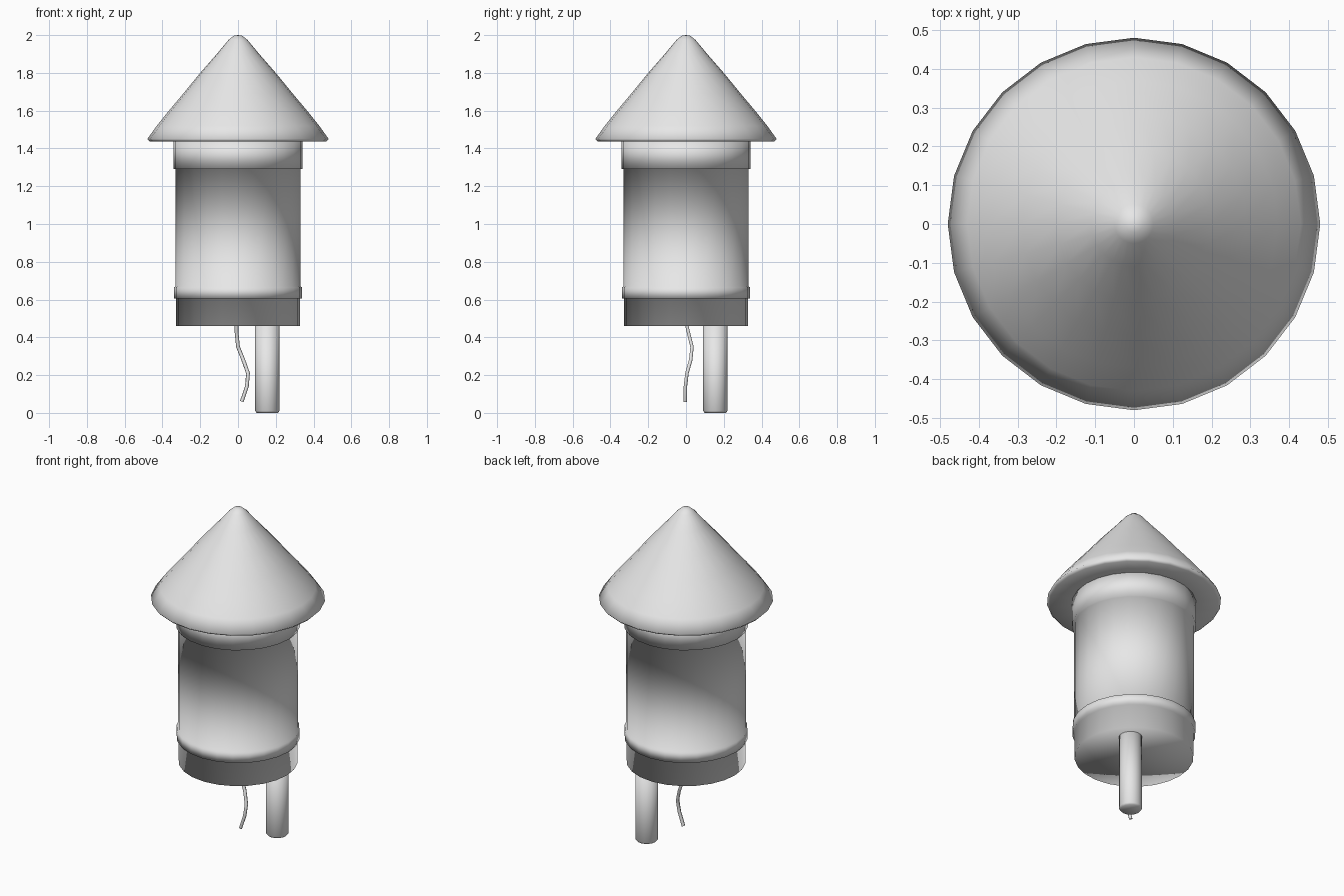
import bpy, bmesh
from math import tau
from mathutils import Vector

cube = bpy.data.objects.get("Cube")
if cube:
    bpy.data.objects.remove(cube, do_unlink=True)

# Single plain grey for the whole rocket
grey = bpy.data.materials.new("plain_grey")
grey.use_nodes = True
colour = (0.8, 0.8, 0.8, 1)
grey.diffuse_color = colour
grey.node_tree.nodes["Principled BSDF"].inputs["Base Color"].default_value = colour


def lathe(name, profile, sides, location=(0, 0, 0)):
    """Spin a (radius, height) profile around z, shaded smooth."""
    bm = bmesh.new()
    verts = [bm.verts.new((r, 0, z)) for r, z in profile]
    edges = [bm.edges.new(pair) for pair in zip(verts, verts[1:])]
    bmesh.ops.spin(bm, geom=verts + edges, cent=(0, 0, 0), axis=(0, 0, 1),
                   angle=tau, steps=sides)
    bmesh.ops.remove_doubles(bm, verts=bm.verts, dist=0.0005)
    bmesh.ops.recalc_face_normals(bm, faces=bm.faces)
    for face in bm.faces:
        face.smooth = True
    mesh = bpy.data.meshes.new(name)
    bm.to_mesh(mesh)
    bm.free()
    mesh.materials.append(grey)
    obj = bpy.data.objects.new(name, mesh)
    obj.location = location
    bpy.context.collection.objects.link(obj)
    return obj


# Rounded nose cone with a narrow turned-under rim
lathe("nose_cone", [
    (0, 2.0), (0.022, 1.997), (0.05, 1.975), (0.11, 1.903), (0.2, 1.8),
    (0.29, 1.69), (0.37, 1.595), (0.43, 1.52), (0.48, 1.45),
    (0.465, 1.436), (0.34, 1.436), (0, 1.436)], 24)

# Tube body with a recessed foot, a lower lip and an upper collar
lathe("body_tube", [
    (0, 0.46), (0.328, 0.46), (0.328, 0.605), (0.339, 0.605), (0.339, 0.665),
    (0.33, 0.67), (0.33, 1.29), (0.342, 1.29), (0.342, 1.44), (0, 1.44)], 24)

# Off-centre guide stick with a softened lower end
lathe("guide_stick", [
    (0, 0), (0.056, 0), (0.064, 0.01), (0.064, 0.48), (0, 0.48)],
    16, (0.155, 0.155, 0))

# Wavy fuse hanging under the body
path = [(-0.008, 0, 0.48), (-0.008, 0.012, 0.43), (0, 0.032, 0.35),
        (0.028, 0.025, 0.28), (0.053, 0.005, 0.21), (0.047, -0.003, 0.14),
        (0.02, -0.004, 0.06)]
curve = bpy.data.curves.new("fuse", "CURVE")
curve.dimensions = "3D"
curve.bevel_depth = 0.01
curve.bevel_resolution = 1
curve.use_fill_caps = True
spline = curve.splines.new("POLY")
spline.points.add(len(path) - 1)
for point, co in zip(spline.points, path):
    point.co = Vector(co).to_4d()
spline.use_smooth = True
curve.materials.append(grey)
fuse = bpy.data.objects.new("fuse", curve)
bpy.context.collection.objects.link(fuse)
